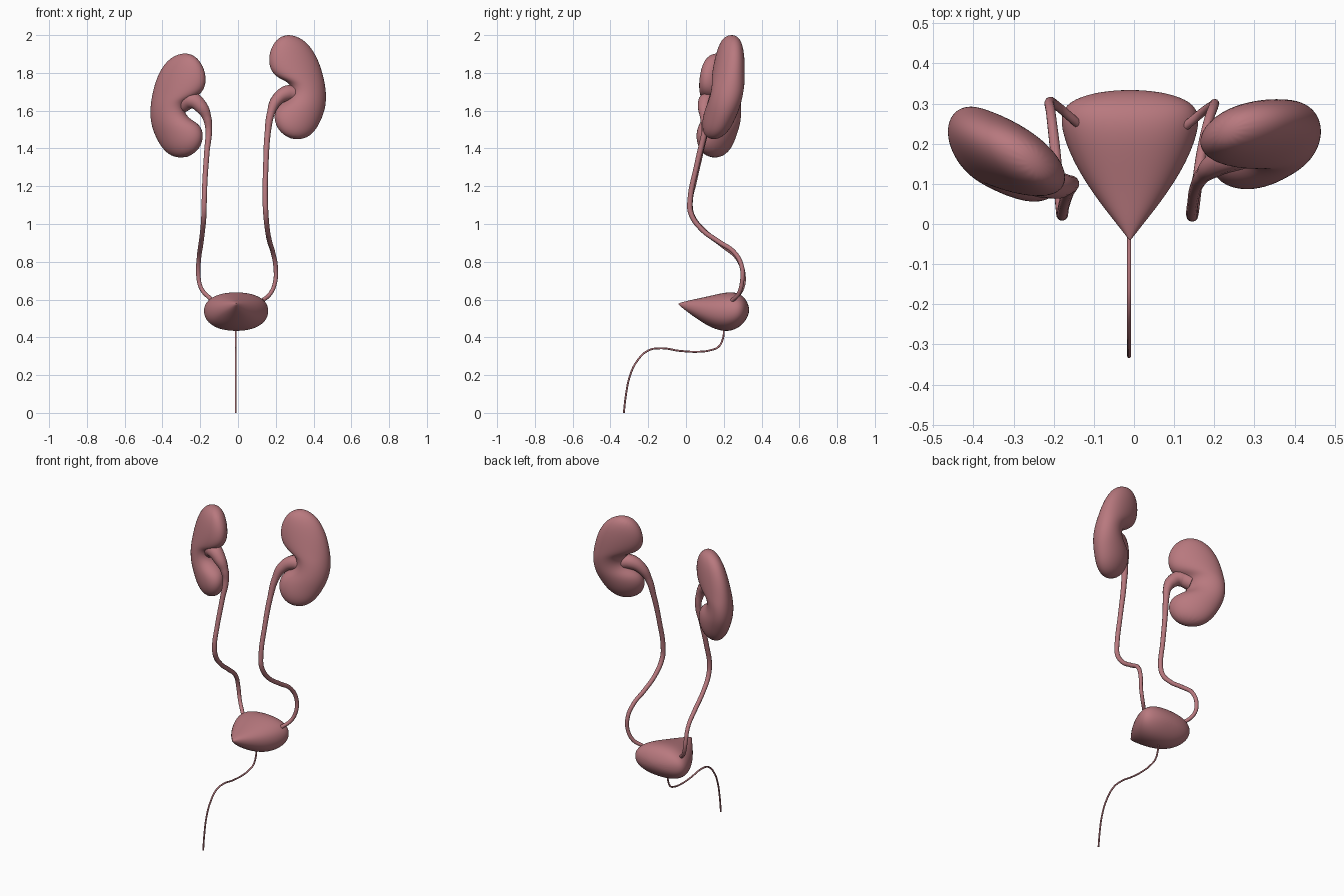
import bpy, bmesh, math
from mathutils import Vector

if "Cube" in bpy.data.objects:
    bpy.data.objects.remove(bpy.data.objects["Cube"])

tissue = bpy.data.materials.new("tissue")
tissue.diffuse_color = (0.48, 0.19, 0.21, 1)
tissue.use_nodes = True
tissue.node_tree.nodes["Principled BSDF"].inputs["Base Color"].default_value = tissue.diffuse_color


def finish(ob):
    ob.data.materials.clear()
    ob.data.materials.append(tissue)
    for p in ob.data.polygons:
        p.use_smooth = True


def loft(name, start, rings, end):
    """Closed skin over rings of points, with a pole at each end."""
    bm = bmesh.new()
    loops = [[bm.verts.new(p) for p in r] for r in rings]
    n = len(loops[0])
    for a, b in zip(loops, loops[1:]):
        for i in range(n):
            j = (i + 1) % n
            bm.faces.new((a[i], a[j], b[j], b[i]))
    for pole, ring in ((start, loops[0]), (end, loops[-1])):
        v = bm.verts.new(pole)
        for i in range(n):
            bm.faces.new((v, ring[i], ring[(i + 1) % n]))
    bmesh.ops.recalc_face_normals(bm, faces=bm.faces)
    me = bpy.data.meshes.new(name)
    bm.to_mesh(me)
    bm.free()
    ob = bpy.data.objects.new(name, me)
    bpy.context.collection.objects.link(ob)
    ob.modifiers.new("smooth", "SUBSURF").levels = 2
    ob.modifiers["smooth"].render_levels = 2
    finish(ob)


def tube(name, pts):
    """Smooth tube through (x, y, z, radius) points."""
    cu = bpy.data.curves.new(name, "CURVE")
    cu.dimensions = "3D"
    cu.bevel_depth = 1
    cu.bevel_resolution = 4
    cu.resolution_u = 8
    cu.use_fill_caps = True
    sp = cu.splines.new("BEZIER")
    sp.bezier_points.add(len(pts) - 1)
    for bp, p in zip(sp.bezier_points, pts):
        bp.co, bp.radius = p[:3], p[3]
        bp.handle_left_type = bp.handle_right_type = "AUTO"
    ob = bpy.data.objects.new(name, cu)
    bpy.context.collection.objects.link(ob)
    bpy.ops.object.select_all(action="DESELECT")
    ob.select_set(True)
    bpy.context.view_layer.objects.active = ob
    bpy.ops.object.convert(target="MESH")
    finish(bpy.context.object)


# Kidney outline: inner x,z  outer x,z  half thickness
OUTLINE = [
    (.190, 1.960, .285, 2.004, .042),
    (.162, 1.900, .365, 1.970, .066),
    (.165, 1.820, .425, 1.875, .080),
    (.208, 1.772, .453, 1.780, .086),
    (.270, 1.752, .463, 1.725, .086),
    (.290, 1.700, .468, 1.670, .086),
    (.265, 1.655, .462, 1.610, .088),
    (.203, 1.625, .440, 1.548, .088),
    (.186, 1.560, .405, 1.485, .080),
    (.215, 1.490, .355, 1.450, .052),
]


def kidney(name, side, drop, centre_y, slope, lean, thick):
    def place(x, z, dy=0):
        t = (z - 1.45) / .55
        x += lean * (t - .5)
        return Vector((side * x, centre_y(t) + slope * (x - .31) + dy, z - drop))
    rings = []
    for xi, zi, xo, zo, th in OUTLINE:
        ring = []
        for k in range(16):
            a = math.tau * k / 16
            f = .5 + .51 * math.cos(a)
            ring.append(place(xi + (xo - xi) * f, zi + (zo - zi) * f,
                              th * thick * math.sin(a)))
        rings.append(ring)
    loft(name, place(.228, 1.995), rings, place(.282, 1.447))


kidney("left_kidney", 1, 0, lambda t: .145 + .155 * t - .05 * t * t, .2, 0, 1)
kidney("right_kidney", -1, .097, lambda t: .155 + .025 * t, .42, .025, 1.1)

# Ureters, flared at the top into the renal pelvis
tube("left_ureter", [
    (.31, .195, 1.69, .045), (.255, .175, 1.69, .042), (.205, .15, 1.655, .032),
    (.175, .125, 1.59, .021), (.157, .098, 1.48, .016), (.147, .055, 1.30, .014),
    (.144, .022, 1.13, .014), (.147, .025, 1.06, .014), (.155, .08, .975, .013),
    (.168, .175, .905, .013), (.185, .255, .85, .012), (.199, .295, .775, .012),
    (.196, .296, .69, .011), (.17, .278, .63, .011), (.13, .245, .595, .011)])
tube("right_ureter", [
    (-.30, .15, 1.63, .045), (-.245, .115, 1.655, .045), (-.195, .098, 1.62, .036),
    (-.165, .098, 1.565, .024), (-.155, .10, 1.50, .018), (-.164, .08, 1.39, .015),
    (-.175, .045, 1.23, .014), (-.179, .022, 1.11, .014), (-.181, .035, 1.04, .014),
    (-.188, .10, .96, .013), (-.197, .19, .89, .013), (-.207, .275, .815, .012),
    (-.21, .304, .73, .012), (-.195, .297, .66, .011), (-.14, .25, .598, .011)])

# Bladder: y, half width, bottom z, top z
CX = -.01
BLADDER = [
    (-.032, .008, .566, .582),
    (.000, .033, .540, .592),
    (.050, .073, .504, .602),
    (.110, .115, .464, .615),
    (.170, .148, .438, .629),
    (.225, .168, .432, .639),
    (.270, .174, .446, .636),
    (.305, .155, .475, .617),
    (.328, .090, .510, .580),
]
rings = []
for y, w, lo, hi in BLADDER:
    ring = []
    for k in range(20):
        a = math.tau * k / 20
        c, s = math.cos(a), math.sin(a)
        ring.append((CX + 1.01 * w * math.copysign(abs(c) ** .88, c), y,
                     (lo + hi) / 2 + .51 * (hi - lo) * math.copysign(abs(s) ** .88, s)))
    rings.append(ring)
loft("bladder", (CX, -.042, .578), rings, (CX, .336, .545))

# Urethra
URETHRA = [(.2, .45), (.197, .4), (.172, .35), (.13, .332), (.075, .324), (-.03, .328),
           (-.13, .342), (-.2, .33), (-.262, .27), (-.297, .195), (-.318, .095), (-.329, 0)]
tube("urethra", [(CX - .002, y, z, .005) for y, z in URETHRA])
